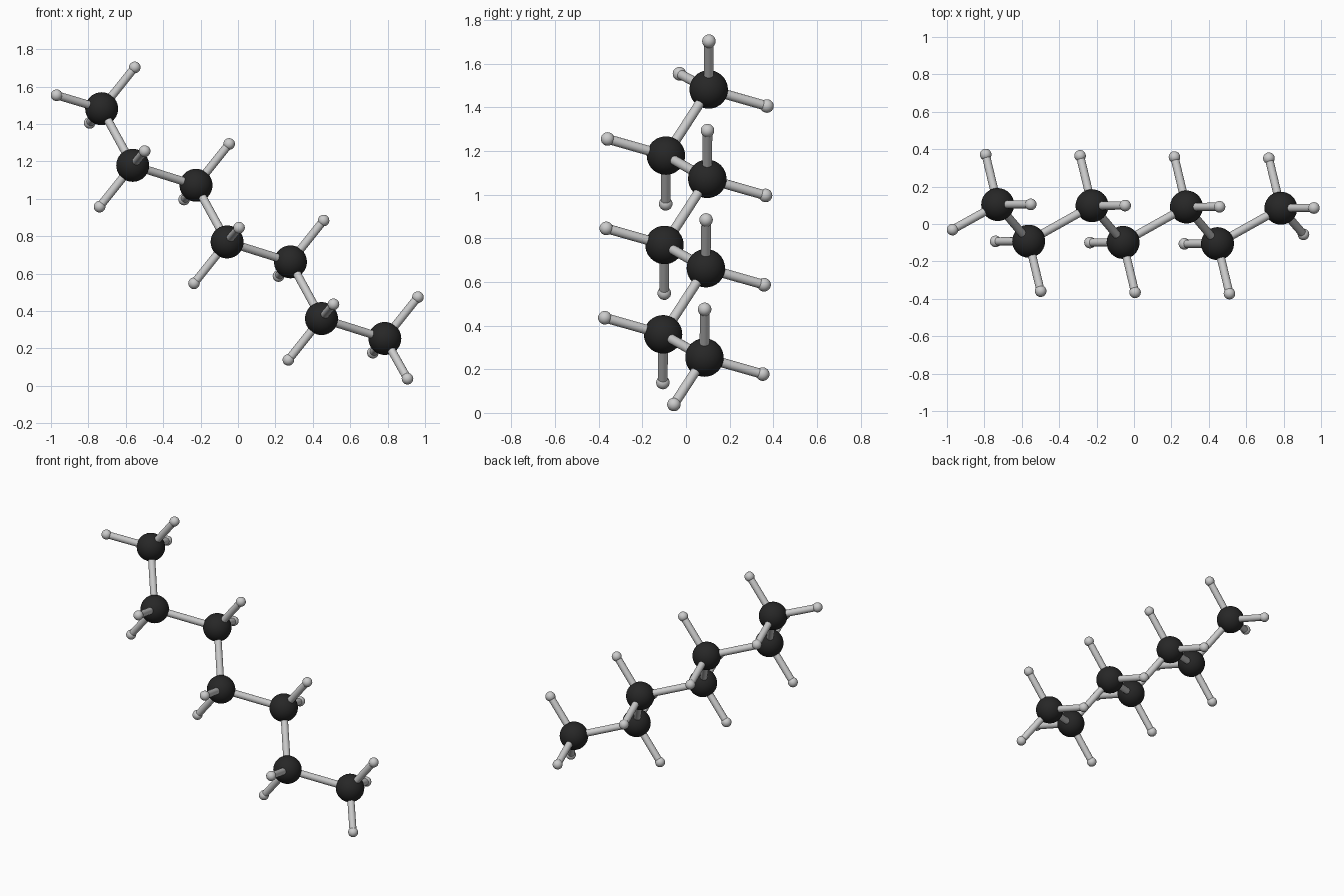
import bpy
from mathutils import Vector

if "Cube" in bpy.data.objects:
    bpy.data.objects.remove(bpy.data.objects["Cube"])

CARBON_R, HYDROGEN_R, BOND_R = 0.088, 0.031, 0.022

black = bpy.data.materials.new("carbon_black")
black.diffuse_color = (0.02, 0.02, 0.02, 1)
black.use_nodes = True
black.node_tree.nodes["Principled BSDF"].inputs["Base Color"].default_value = black.diffuse_color


def ball(name, pos, radius, segments, rings, mat=None):
    bpy.ops.mesh.primitive_uv_sphere_add(segments=segments, ring_count=rings,
                                         radius=radius, location=pos)
    ob = bpy.context.object
    ob.name = name
    bpy.ops.object.shade_smooth()
    if mat:
        ob.data.materials.append(mat)


def bond(name, a, b):
    d = b - a
    bpy.ops.mesh.primitive_cylinder_add(vertices=24, radius=BOND_R, depth=d.length,
                                        location=(a + b) / 2)
    ob = bpy.context.object
    ob.name = name
    ob.rotation_mode = 'QUATERNION'
    ob.rotation_quaternion = d.to_track_quat('Z', 'Y')
    bpy.ops.object.shade_smooth_by_angle()


# Zigzag carbon backbone
start = Vector((-0.729, 0.104, 1.482))
step = Vector((0.5047, -0.0065, -0.4095))
zig = Vector((0.166, -0.196, -0.303))
carbons = [start + step * (i // 2) + zig * (i % 2) for i in range(7)]

# Hydrogen directions: the two side ones flip on alternate carbons
side = [Vector((0.177, 0.001, 0.221)), Vector((-0.064, 0.267, -0.076))]
ends = {0: Vector((-0.241, -0.134, 0.072)), 6: Vector((0.121, -0.140, -0.215))}

for i, c in enumerate(carbons):
    ball(f"carbon_{i}", c, CARBON_R, 40, 20, black)
    if i < 6:
        bond(f"carbon_bond_{i}", c, carbons[i + 1])
    offsets = [s * (1 if i % 2 == 0 else -1) for s in side]
    if i in ends:
        offsets.append(ends[i])
    for j, o in enumerate(offsets):
        ball(f"hydrogen_{i}_{j}", c + o, HYDROGEN_R, 24, 12)
        bond(f"hydrogen_bond_{i}_{j}", c, c + o)
